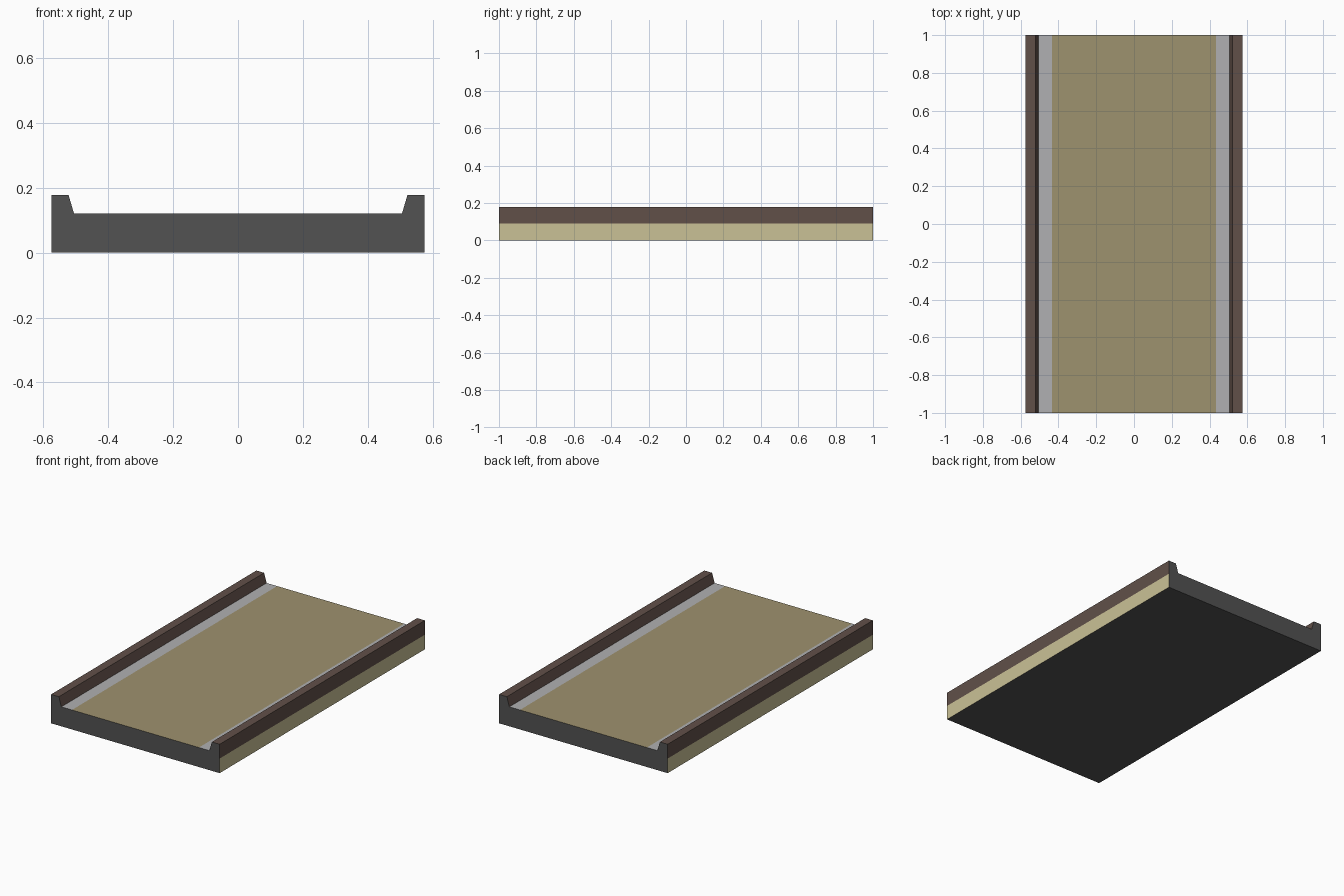
import bpy, bmesh

if "Cube" in bpy.data.objects:
    bpy.data.objects.remove(bpy.data.objects["Cube"])


def linear(c):
    c /= 255
    return c / 12.92 if c <= 0.04045 else ((c + 0.055) / 1.055) ** 2.4


def material(name, rgb):
    m = bpy.data.materials.new(name)
    m.diffuse_color = (*[linear(c) for c in rgb], 1)
    m.use_nodes = True
    m.node_tree.nodes["Principled BSDF"].inputs["Base Color"].default_value = m.diffuse_color
    return m


DARK, SAND, BROWN, GREY, FLOOR = range(5)
materials = [
    material("dark_grey", (82, 82, 82)),
    material("side_sand", (202, 193, 150)),
    material("curb_brown", (97, 80, 73)),
    material("gutter_grey", (176, 176, 178)),
    material("floor_sand", (158, 146, 110)),
]

# Right half of the cross-section, from the bottom corner to the floor
half = [(0.575, 0), (0.575, 0.09), (0.575, 0.178), (0.522, 0.178),
        (0.505, 0.12), (0.433, 0.12)]
profile = half + [(-x, z) for x, z in reversed(half)]
bands = [SAND, BROWN, BROWN, BROWN, GREY]
bands = bands + [FLOOR] + bands[::-1] + [DARK]

# Road slab with raised curbs: section extruded along y, one colour per band
bm = bmesh.new()
front = [bm.verts.new((x, -1, z)) for x, z in profile]
back = [bm.verts.new((x, 1, z)) for x, z in profile]
n = len(profile)
for i, band in enumerate(bands):
    j = (i + 1) % n
    bm.faces.new((front[i], back[i], back[j], front[j])).material_index = band

# End caps
for ring in (front, back[::-1]):
    bm.faces.new(ring).material_index = DARK
bmesh.ops.recalc_face_normals(bm, faces=bm.faces)

mesh = bpy.data.meshes.new("road_slab")
bm.to_mesh(mesh)
bm.free()
for m in materials:
    mesh.materials.append(m)
bpy.context.collection.objects.link(bpy.data.objects.new("road_slab", mesh))
